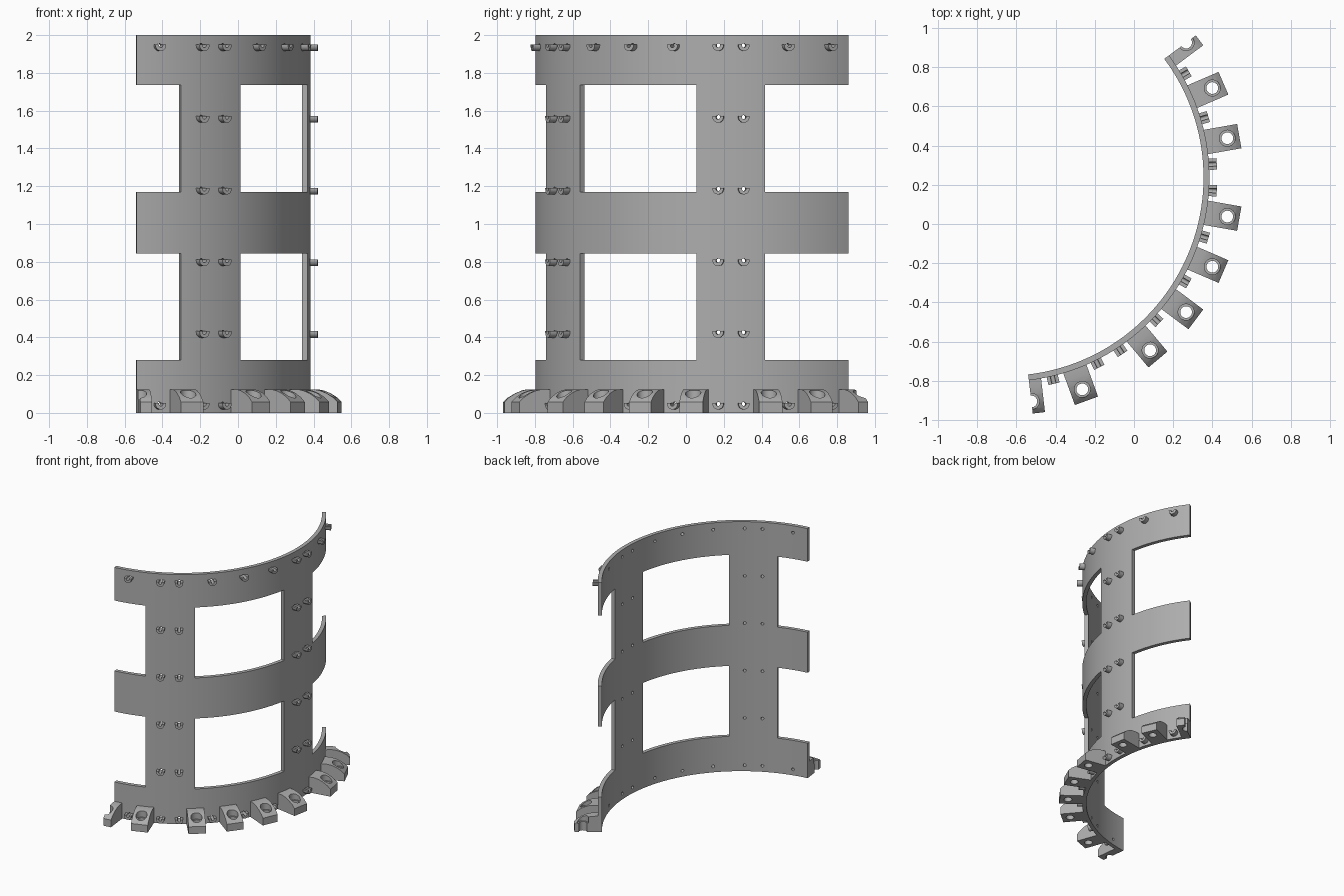
import bpy, bmesh
from math import radians, cos, sin, pi
from mathutils import Matrix, Vector

cube = bpy.data.objects.get("Cube")
if cube:
    bpy.data.objects.remove(cube, do_unlink=True)

CENTRE = Vector((-0.658, 0.238, 0))      # axis of the curved panel
R, THICK = 1.043, 0.03
START, SPAN, STEPS = -83.333, 120.0, 72

steel = bpy.data.materials.new("grey_steel")
steel.use_nodes = True
GREY = (0.42, 0.42, 0.42, 1)
steel.diffuse_color = GREY
steel.node_tree.nodes["Principled BSDF"].inputs["Base Color"].default_value = GREY


def make_object(name, bm):
    mesh = bpy.data.meshes.new(name)
    bm.to_mesh(mesh)
    bm.free()
    mesh.materials.append(steel)
    ob = bpy.data.objects.new(name, mesh)
    bpy.context.collection.objects.link(ob)
    return ob


def activate(ob):
    bpy.ops.object.select_all(action='DESELECT')
    ob.select_set(True)
    bpy.context.view_layer.objects.active = ob


def apply_modifier(ob, kind, **settings):
    mod = ob.modifiers.new(kind.lower(), kind)
    for key, value in settings.items():
        setattr(mod, key, value)
    activate(ob)
    bpy.ops.object.modifier_apply(modifier=mod.name)


def cut(ob, bm):
    cutter = make_object("hole_cutter", bm)
    cutter.hide_render = True
    apply_modifier(ob, 'BOOLEAN', operation='DIFFERENCE', solver='EXACT', object=cutter)
    bpy.data.objects.remove(cutter, do_unlink=True)


def smooth(ob):
    activate(ob)
    bpy.ops.object.shade_smooth_by_angle(angle=radians(25))


def placed(angle, z=0):
    """Local frame: x points outwards, y along the curve."""
    return Matrix.Translation(CENTRE + Vector((0, 0, z))) @ Matrix.Rotation(radians(angle), 4, 'Z')


def prism(bm, profile, offset, matrix):
    """Extrude a closed profile along an offset vector."""
    near = [bm.verts.new(matrix @ Vector(p)) for p in profile]
    far = [bm.verts.new(matrix @ (Vector(p) + Vector(offset))) for p in profile]
    faces = [bm.faces.new(near), bm.faces.new(far[::-1])]
    for i in range(len(near)):
        j = (i + 1) % len(near)
        faces.append(bm.faces.new((near[j], near[i], far[i], far[j])))
    bmesh.ops.recalc_face_normals(bm, faces=faces)


# Curved panel: three bands joined by two uprights
levels = [0, 0.28, 0.845, 1.17, 1.735, 2.0]
uprights = [(-70, -50), (-10, 10)]
bm = bmesh.new()
columns = []
for i in range(STEPS + 1):
    a = radians(START + SPAN * i / STEPS)
    columns.append([bm.verts.new(CENTRE + Vector((R * cos(a), R * sin(a), z))) for z in levels])
for i in range(STEPS):
    mid = START + SPAN * (i + 0.5) / STEPS
    solid = any(lo < mid < hi for lo, hi in uprights)
    for k in range(len(levels) - 1):
        if k % 2 == 0 or solid:
            p, q = columns[i], columns[i + 1]
            bm.faces.new((p[k], q[k], q[k + 1], p[k + 1]))
for v in [v for v in bm.verts if not v.link_faces]:
    bm.verts.remove(v)
panel = make_object("curved_panel", bm)
apply_modifier(panel, 'SOLIDIFY', thickness=THICK, offset=-1)

# Fastener positions: full rows at top and bottom, pairs up the uprights
pairs = [-63.65, -56.35, -3.65, 3.65]
singles = [-76.67, -43.33, -30, -16.67, 16.67, 30]
spots = []
for row in range(6):
    z = 0.047 + 0.3796 * row
    spots += [(a, z) for a in (pairs + singles if row in (0, 5) else pairs)]

# Half-round collars under each fastener hole
HOLE, COLLAR, LIP = 0.011, 0.029, 0.006


def arc(radius, first, last, count):
    return [(0, radius * cos(first + (last - first) * i / count),
             radius * sin(first + (last - first) * i / count)) for i in range(count + 1)]


bm = bmesh.new()
outline = ([(0, -COLLAR, LIP)] + arc(COLLAR, pi, 2 * pi, 14) + [(0, COLLAR, LIP), (0, HOLE, LIP)]
           + arc(HOLE, 2 * pi, pi, 10) + [(0, -HOLE, LIP)])
for a, z in spots:
    prism(bm, outline, (0.046, 0, 0), placed(a, z) @ Matrix.Translation((R - 0.006, 0, 0)))
smooth(make_object("fastener_collars", bm))

# Holes through the panel
bm = bmesh.new()
for a, z in spots:
    m = placed(a, z) @ Matrix.Translation((R - THICK / 2, 0, 0)) @ Matrix.Rotation(pi / 2, 4, 'Y')
    bmesh.ops.create_cone(bm, cap_ends=True, segments=16, radius1=HOLE, radius2=HOLE,
                          depth=0.08, matrix=m)
cut(panel, bm)
smooth(panel)

# Base lugs: whole ones along the foot, half ones at both ends
WIDE = 0.063
lug_angles = [-83.333, -70, -50, -36.667, -23.333, -10, 10, 23.333, 36.667]
side = [(1.03, 0), (1.03, 0.125), (1.085, 0.125), (1.12, 0.118), (1.155, 0.104),
        (1.19, 0.082), (1.214, 0.058), (1.214, 0)]
bm = bmesh.new()
holes = bmesh.new()
for i, a in enumerate(lug_angles):
    lo = 0 if i == 0 else -WIDE
    hi = 0 if i == len(lug_angles) - 1 else WIDE
    prism(bm, [(r, lo, z) for r, z in side], (0, hi - lo, 0), placed(a))
    # stepped bolt hole
    step = [(0.03, -0.05), (0.03, 0.07), (0.041, 0.07), (0.041, 0.2)]
    rings = []
    for rad, z in step:
        rings.append([holes.verts.new(placed(a) @ Vector((1.152 + rad * cos(t * pi / 12),
                                                          rad * sin(t * pi / 12), z)))
                      for t in range(24)])
    for low, high in zip(rings, rings[1:]):
        for t in range(24):
            u = (t + 1) % 24
            holes.faces.new((low[t], low[u], high[u], high[t]))
    holes.faces.new(rings[0][::-1])
    holes.faces.new(rings[-1])
lugs = make_object("base_lugs", bm)
cut(lugs, holes)
smooth(lugs)
